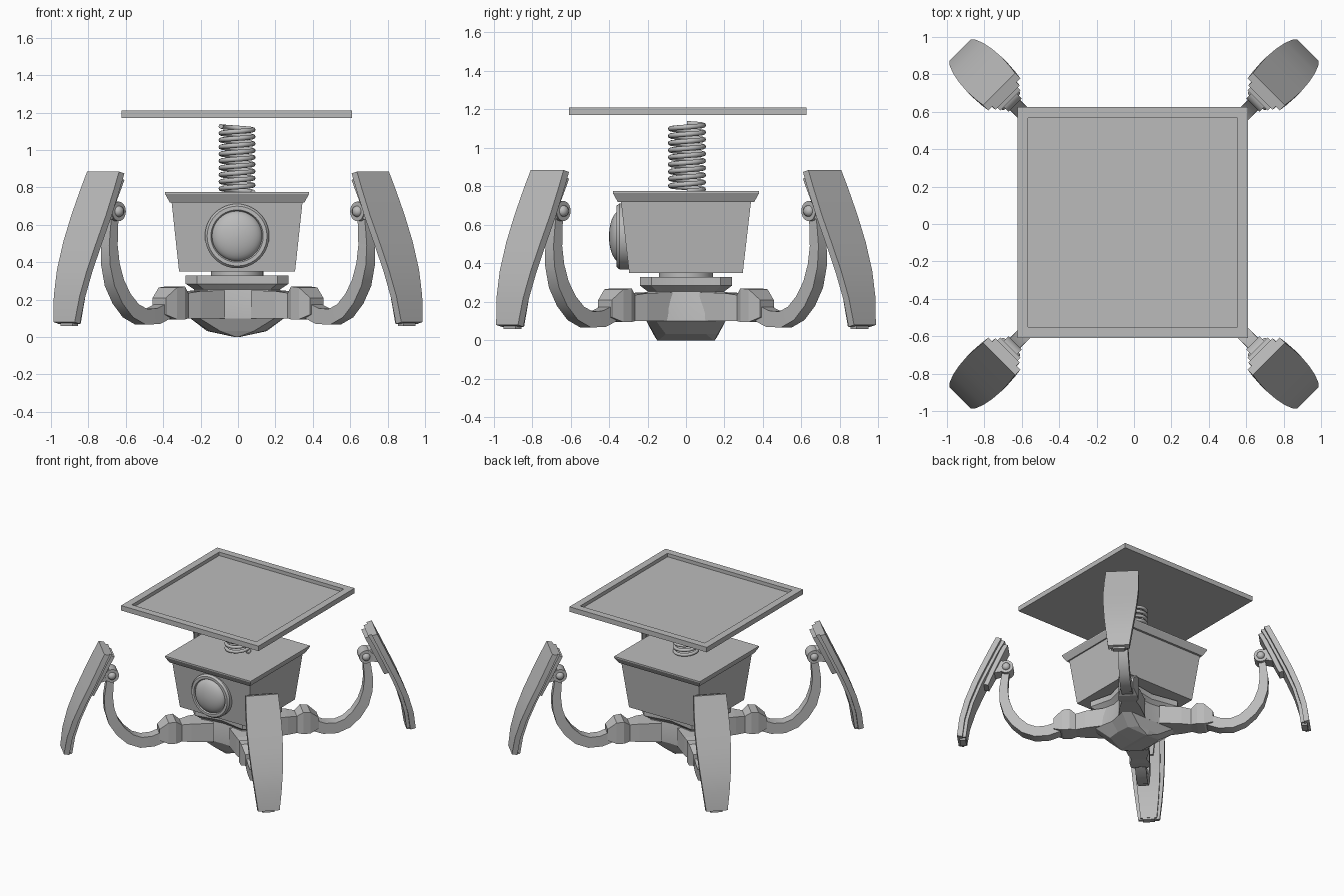
import bpy, bmesh, math
from mathutils import Matrix, Vector

if "Cube" in bpy.data.objects:
    bpy.data.objects.remove(bpy.data.objects["Cube"])

grey = bpy.data.materials.new("grey_metal")
grey.diffuse_color = (0.5, 0.5, 0.5, 1)
grey.use_nodes = True
grey.node_tree.nodes["Principled BSDF"].inputs["Base Color"].default_value = grey.diffuse_color
CX = -0.005


def add(name, bm, smooth=None, mat=None):
    """Turn a bmesh into a finished object."""
    bmesh.ops.recalc_face_normals(bm, faces=bm.faces)
    if mat:
        bm.transform(mat)
    me = bpy.data.meshes.new(name)
    bm.to_mesh(me)
    bm.free()
    me.materials.append(grey)
    ob = bpy.data.objects.new(name, me)
    bpy.context.collection.objects.link(ob)
    if smooth:
        bpy.ops.object.select_all(action='DESELECT')
        ob.select_set(True)
        bpy.context.view_layer.objects.active = ob
        bpy.ops.object.shade_smooth_by_angle(angle=math.radians(smooth))
    return ob


def loft(loops, cap=True):
    """Skin a list of equal-length point loops."""
    bm = bmesh.new()
    rows = [[bm.verts.new(p) for p in lp] for lp in loops]
    n = len(rows[0])
    for a, b in zip(rows, rows[1:]):
        for i in range(n):
            j = (i + 1) % n
            bm.faces.new((a[i], a[j], b[j], b[i]))
    if cap:
        bm.faces.new(rows[0][::-1])
        bm.faces.new(rows[-1])
    return bm


def rect(hx, hy, z, cx=0.0, cy=0.0):
    return [(cx + sx * hx, cy + sy * hy, z) for sx, sy in ((-1, -1), (1, -1), (1, 1), (-1, 1))]


def lathe(profile, n=40):
    """Loops of (radius, height) about z."""
    return loft([[(r * math.cos(i * math.tau / n), r * math.sin(i * math.tau / n), z)
                  for i in range(n)] for r, z in profile])


# Top tray with a shallow recess
add("tray", loft([rect(*l, -0.007, 0.008) for l in
                  ((0.617, 0.617, 1.17), (0.617, 0.617, 1.21), (0.56, 0.56, 1.21), (0.56, 0.56, 1.182))]))

# Coil spring
turns, per = 9.5, 24
coil = []
for i in range(int(turns * per) + 1):
    a = math.tau * i / per
    c, s = math.cos(a), math.sin(a)
    z = 0.775 + 0.352 * i / (turns * per)
    coil.append([(CX + c * (0.086 + 0.013 * math.cos(b)), 0.005 + s * (0.086 + 0.013 * math.cos(b)),
                  z + 0.013 * math.sin(b)) for b in (math.tau * k / 8 for k in range(8))])
add("spring", loft(coil), 50)

# Tapered body box and its lid
add("body_box", loft([rect(0.31, 0.295, 0.35, CX), rect(0.35, 0.338, 0.722, CX)]))
add("lid", loft([rect(0.36, 0.355, 0.72, CX), rect(0.385, 0.38, 0.765, CX), rect(0.385, 0.38, 0.775, CX)]))

# Round eye: ring and domed lens facing the front
face = Matrix.Translation((CX, 0, 0.54)) @ Matrix.Rotation(math.pi / 2, 4, 'X')
add("eye_ring", lathe([(0.172, 0.25), (0.172, 0.345), (0.16, 0.36), (0.14, 0.36), (0.132, 0.345)]), 35, face)
dome = [(0.135 * math.cos(t), 0.34 + 0.06 * math.sin(t)) for t in (k * math.pi / 18 for k in range(9))]
add("eye_lens", lathe(dome + [(0.004, 0.4)]), 60, face)

# Neck disc
add("neck", lathe([(0.14, 0.32), (0.14, 0.352)]), 35, Matrix.Translation((CX, 0, 0)))


# Hub with hollowed sides and clipped corners
def hub_loop(ax, ay, cut, mx, my, z):
    q = [(mx, 0), (ax, ay - cut), (ax - cut, ay), (0, my)]
    pts = q[:3] + [(0, my)] + [(-x, y) for x, y in q[2:0:-1]] + [(-mx, 0)]
    pts += [(-x, -y) for x, y in q[1:3]] + [(0, -my)] + [(x, -y) for x, y in q[2:0:-1]]
    return [(CX + x, y, z) for x, y in pts]


add("hub", loft([hub_loop(0.25, 0.21, 0.05, 0.22, 0.20, 0.10),
                 hub_loop(0.25, 0.22, 0.05, 0.21, 0.19, 0.17),
                 hub_loop(0.23, 0.20, 0.05, 0.20, 0.18, 0.255),
                 hub_loop(0.275, 0.24, 0.06, 0.23, 0.20, 0.285),
                 hub_loop(0.275, 0.24, 0.06, 0.23, 0.20, 0.33)]), 30)
# Keel under the hub, ending in a ridge that runs front to back
add("keel", loft([hub_loop(0.25, 0.205, 0.05, 0.22, 0.20, 0.10),
                  hub_loop(0.15, 0.165, 0.06, 0.16, 0.17, 0.032),
                  hub_loop(0.012, 0.15, 0.008, 0.012, 0.15, 0.0)]))

# Leg pieces, drawn along +x and repeated on the four diagonals
SHIELD = [(1.315, 0.08, 0.08), (1.295, 0.22, 0.098), (1.255, 0.36, 0.114), (1.195, 0.51, 0.126),
          (1.13, 0.65, 0.131), (1.065, 0.79, 0.127), (1.02, 0.885, 0.121)]
ARM = [(0.55, 0.145, 0.043), (0.64, 0.112, 0.043), (0.73, 0.108, 0.042), (0.81, 0.14, 0.041),
       (0.88, 0.205, 0.04), (0.935, 0.29, 0.039), (0.965, 0.39, 0.036), (0.972, 0.49, 0.032),
       (0.962, 0.59, 0.028), (0.95, 0.67, 0.026)]


def slab(rows, d0, d1, k):
    """Curved plate between depths d0 and d1 behind the shield face."""
    return loft([[(r - d0, -w * k, z), (r - d0, w * k, z), (r - d1, w * k, z - 0.25 * (d1 - d0)),
                  (r - d1, -w * k, z - 0.25 * (d1 - d0))] for r, z, w in rows])


def arm():
    loops = []
    for i, (r, z, h) in enumerate(ARM):
        a, b = ARM[max(i - 1, 0)], ARM[min(i + 1, len(ARM) - 1)]
        d = Vector((b[0] - a[0], b[1] - a[1])).normalized()
        nx, nz = -d.y * h, d.x * h
        w = h * 0.95
        loops.append([(r + nx, -w, z + nz), (r + nx, w, z + nz), (r - nx, w, z - nz), (r - nx, -w, z - nz)])
    return loft(loops)


def side_rect(r, hw, z0, z1):
    return [(r, -hw, z0), (r, hw, z0), (r, hw, z1), (r, -hw, z1)]


across = Matrix.Rotation(math.pi / 2, 4, 'X')
for k, tag in enumerate(("back_right", "back_left", "front_left", "front_right")):
    turn = Matrix.Rotation(math.radians(45 + 90 * k), 4, 'Z')
    # Flared socket growing out of the hub
    add("socket_" + tag, loft([side_rect(0.20, 0.10, 0.10, 0.25), side_rect(0.36, 0.075, 0.10, 0.245),
                               side_rect(0.43, 0.055, 0.10, 0.235), side_rect(0.475, 0.075, 0.095, 0.27),
                               side_rect(0.53, 0.07, 0.095, 0.265), side_rect(0.595, 0.05, 0.12, 0.21)]),
        None, turn)
    add("arm_" + tag, arm(), 30, turn)
    # Shield in stacked layers
    add("shield_" + tag, slab(SHIELD, 0, 0.04, 1), 25, turn)
    add("shield_backing_" + tag, slab([(r, z - 0.012 * (i == 6), w) for i, (r, z, w) in enumerate(SHIELD)],
                                      0.035, 0.065, 0.76), 25, turn)
    add("shield_rib_" + tag, slab([(1.185, 0.53, 0.05), (1.13, 0.65, 0.07), (1.06, 0.80, 0.08),
                                   (1.035, 0.85, 0.08)], 0.06, 0.10, 0.95), 25, turn)
    add("foot_" + tag, loft([rect(0.022, 0.045, 0.06, 1.275), rect(0.022, 0.045, 0.1, 1.275)]), None, turn)
    # Hinge: lug, barrel and domed pin
    add("lug_" + tag, loft([side_rect(0.95, 0.042, 0.64, 0.71), side_rect(1.05, 0.05, 0.62, 0.76)]), None, turn)
    hinge = turn @ Matrix.Translation((0.95, 0, 0.672)) @ across
    add("hinge_" + tag, lathe([(0.052, -0.05), (0.052, 0.05)], 24), 35, hinge)
    add("pin_" + tag, lathe([(0.012, -0.072), (0.026, -0.062), (0.03, -0.05), (0.03, 0.05),
                             (0.026, 0.062), (0.012, 0.072)], 20), 50, hinge)
